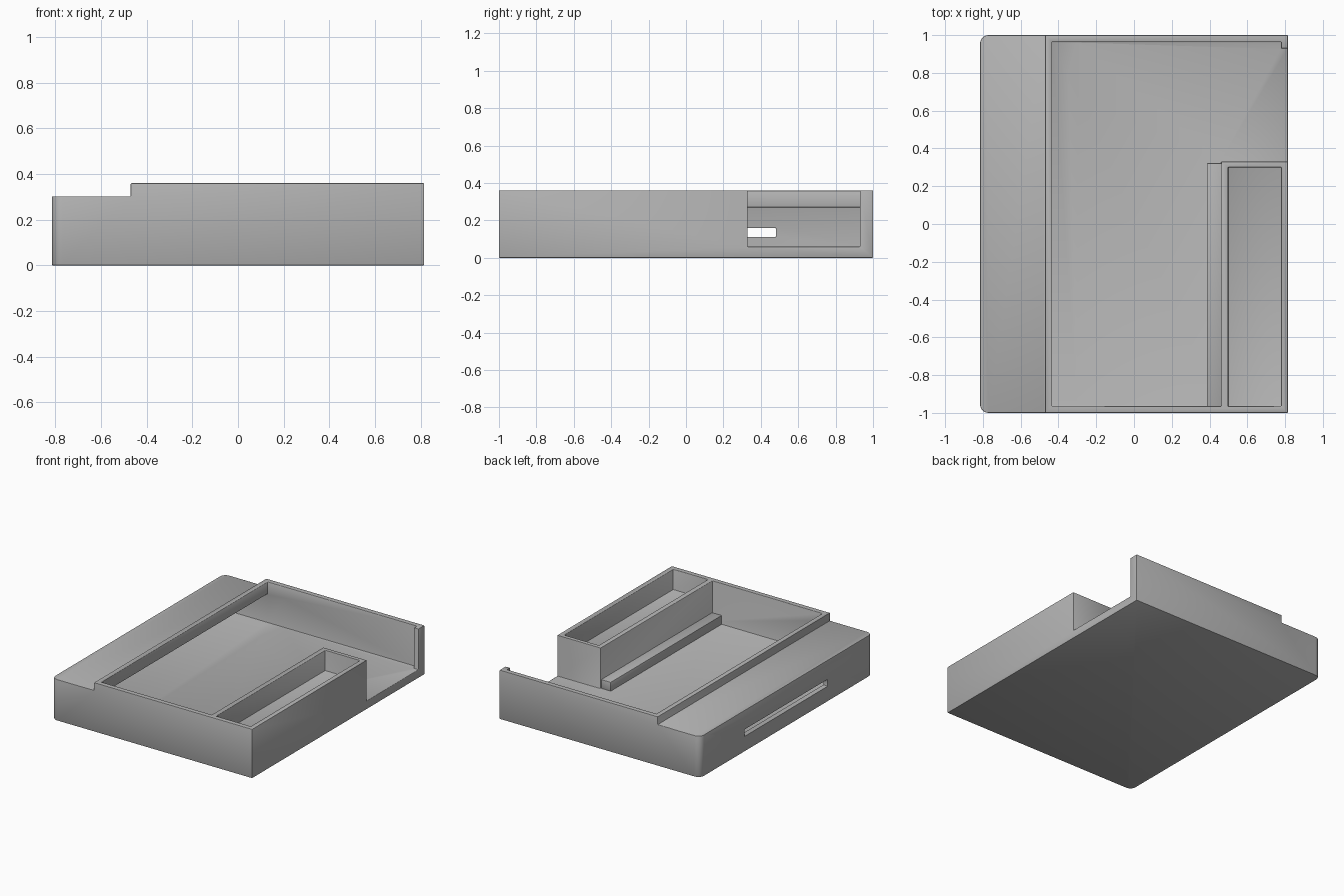
import bpy, bmesh

if "Cube" in bpy.data.objects:
    bpy.data.objects.remove(bpy.data.objects["Cube"], do_unlink=True)

grey = bpy.data.materials.new("plain grey")
grey.use_nodes = True
COLOUR = (0.45, 0.45, 0.45, 1)
grey.diffuse_color = COLOUR
grey.node_tree.nodes["Principled BSDF"].inputs["Base Color"].default_value = COLOUR

# Main dimensions
HALF_W, HALF_L, TOP = 0.815, 1.0, 0.36
FLOOR, WALL = 0.06, 0.036
IN_X, IN_Y = HALF_W - WALL, HALF_L - WALL
TRAY_X, TRAY_Y, TRAY_FLOOR = 0.462, 0.33, 0.21
COVER_X, COVER_TOP, COVER_UNDER = -0.47, 0.302, 0.27


def prism(name, outline, z0, z1):
    """Extrude a flat outline between two heights."""
    bm = bmesh.new()
    face = bm.faces.new([bm.verts.new((x, y, z0)) for x, y in outline])
    top = bmesh.ops.extrude_face_region(bm, geom=[face])["geom"]
    moved = [v for v in top if isinstance(v, bmesh.types.BMVert)]
    bmesh.ops.translate(bm, verts=moved, vec=(0, 0, z1 - z0))
    bmesh.ops.recalc_face_normals(bm, faces=bm.faces)
    mesh = bpy.data.meshes.new(name)
    bm.to_mesh(mesh)
    bm.free()
    mesh.materials.append(grey)
    obj = bpy.data.objects.new(name, mesh)
    bpy.context.collection.objects.link(obj)
    return obj


def box(name, x0, x1, y0, y1, z0, z1):
    return prism(name, [(x0, y0), (x1, y0), (x1, y1), (x0, y1)], z0, z1)


def apply(obj, modifier):
    bpy.ops.object.select_all(action="DESELECT")
    bpy.context.view_layer.objects.active = obj
    obj.select_set(True)
    bpy.ops.object.modifier_apply(modifier=modifier.name)


def cut(obj, cutter):
    cutter.hide_render = True
    mod = obj.modifiers.new("cut", "BOOLEAN")
    mod.operation, mod.solver, mod.object = "DIFFERENCE", "EXACT", cutter
    apply(obj, mod)
    bpy.data.objects.remove(cutter, do_unlink=True)


def soften(obj, width):
    mod = obj.modifiers.new("soft edges", "BEVEL")
    mod.width, mod.segments, mod.limit_method = width, 2, "ANGLE"
    apply(obj, mod)
    bpy.ops.object.shade_smooth_by_angle(angle=0.6)


# Outer block, with the two corners on the covered side rounded
case = box("organiser_case", -HALF_W, HALF_W, -HALF_L, HALF_L, 0, TOP)
bm = bmesh.new()
bm.from_mesh(case.data)
corners = [e for e in bm.edges if all(v.co.x < 0 for v in e.verts)
           and e.verts[0].co.y == e.verts[1].co.y]
bmesh.ops.bevel(bm, geom=corners, offset=0.045, segments=6, profile=0.5, affect="EDGES")
bm.to_mesh(case.data)
bm.free()

# Lower step above the covered compartment
cut(case, box("step_cutter", -1, COVER_X, -2, 2, COVER_TOP, 1))

# Open main pocket, running out through the gap in the side wall
cut(case, prism("pocket_cutter", [
    (COVER_X + WALL, -IN_Y), (TRAY_X, -IN_Y), (TRAY_X, TRAY_Y), (1, TRAY_Y),
    (1, 0.93), (IN_X, 0.93), (IN_X, IN_Y), (COVER_X + WALL, IN_Y)], FLOOR, 1))

# Hollow under the cover
cut(case, box("hollow_cutter", -IN_X, -0.3, -IN_Y, IN_Y, FLOOR, COVER_UNDER))

# Narrow tray pocket and long slot in the outer wall
cut(case, box("tray_cutter", TRAY_X + WALL, IN_X, -IN_Y, TRAY_Y - 0.03, TRAY_FLOOR, 1))
cut(case, box("slot_cutter", -1, -0.7, -0.48, 0.48, 0.112, 0.16))
soften(case, 0.008)

# Low rail along the foot of the tray
rail = box("tray_rail", 0.386, TRAY_X + 0.01, -IN_Y - 0.01, 0.322, FLOOR - 0.01, 0.125)
soften(rail, 0.005)
